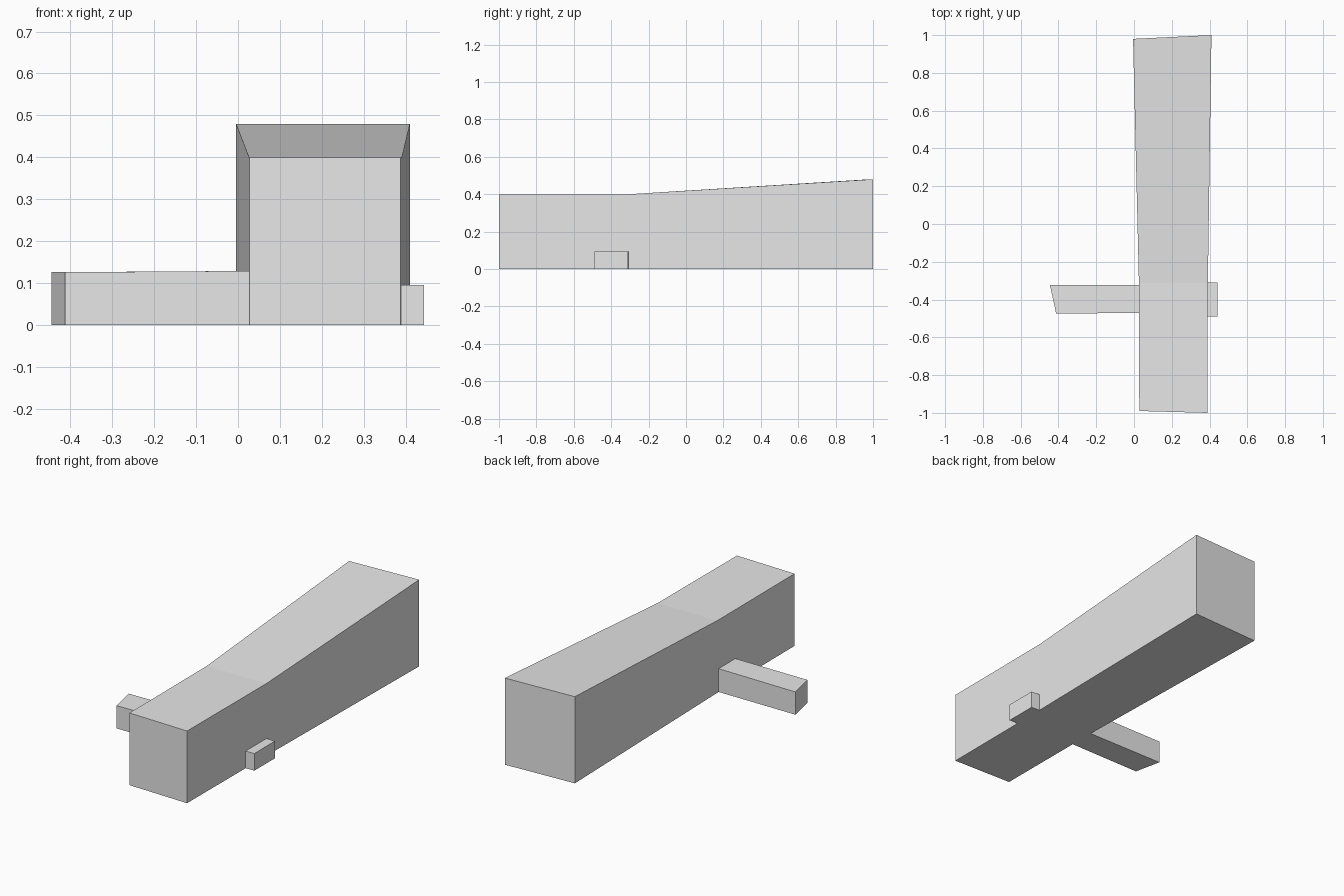
import bpy
import bmesh

cube = bpy.data.objects.get("Cube")
if cube:
    bpy.data.objects.remove(cube)

grey = bpy.data.materials.new("light grey")
grey.use_nodes = True
grey.diffuse_color = (0.8, 0.8, 0.8, 1)
grey.node_tree.nodes["Principled BSDF"].inputs["Base Color"].default_value = (0.8, 0.8, 0.8, 1)


def loft(name, sections):
    """Solid through upright quads; each section is two (x, y, top) ends."""
    bm = bmesh.new()
    rings = []
    for (xa, ya, ha), (xb, yb, hb) in sections:
        corners = [(xa, ya, 0), (xb, yb, 0), (xb, yb, hb), (xa, ya, ha)]
        rings.append([bm.verts.new(c) for c in corners])
    for a, b in zip(rings, rings[1:]):
        for i in range(4):
            j = (i + 1) % 4
            bm.faces.new((a[i], a[j], b[j], b[i]))
    bm.faces.new(rings[0])
    bm.faces.new(rings[-1])
    bmesh.ops.recalc_face_normals(bm, faces=bm.faces)
    mesh = bpy.data.meshes.new(name)
    bm.to_mesh(mesh)
    bm.free()
    mesh.materials.append(grey)
    obj = bpy.data.objects.new(name, mesh)
    bpy.context.collection.objects.link(obj)
    return obj


# Long main block: level at the front, rising and widening to the back
loft("main_block", [
    ((0.028, -0.99, 0.4), (0.388, -1.0, 0.4)),
    ((0.026, -0.31, 0.4), (0.391, -0.31, 0.4)),
    ((-0.005, 0.98, 0.48), (0.41, 1.0, 0.48)),
])

# Low side wing with a slanted end
loft("side_wing", [
    ((-0.412, -0.475, 0.126), (-0.445, -0.323, 0.126)),
    ((0.028, -0.47, 0.129), (0.028, -0.323, 0.129)),
])

# Small porch on the opposite side
loft("side_porch", [
    ((0.389, -0.49, 0.095), (0.389, -0.308, 0.095)),
    ((0.443, -0.49, 0.095), (0.443, -0.311, 0.095)),
])
